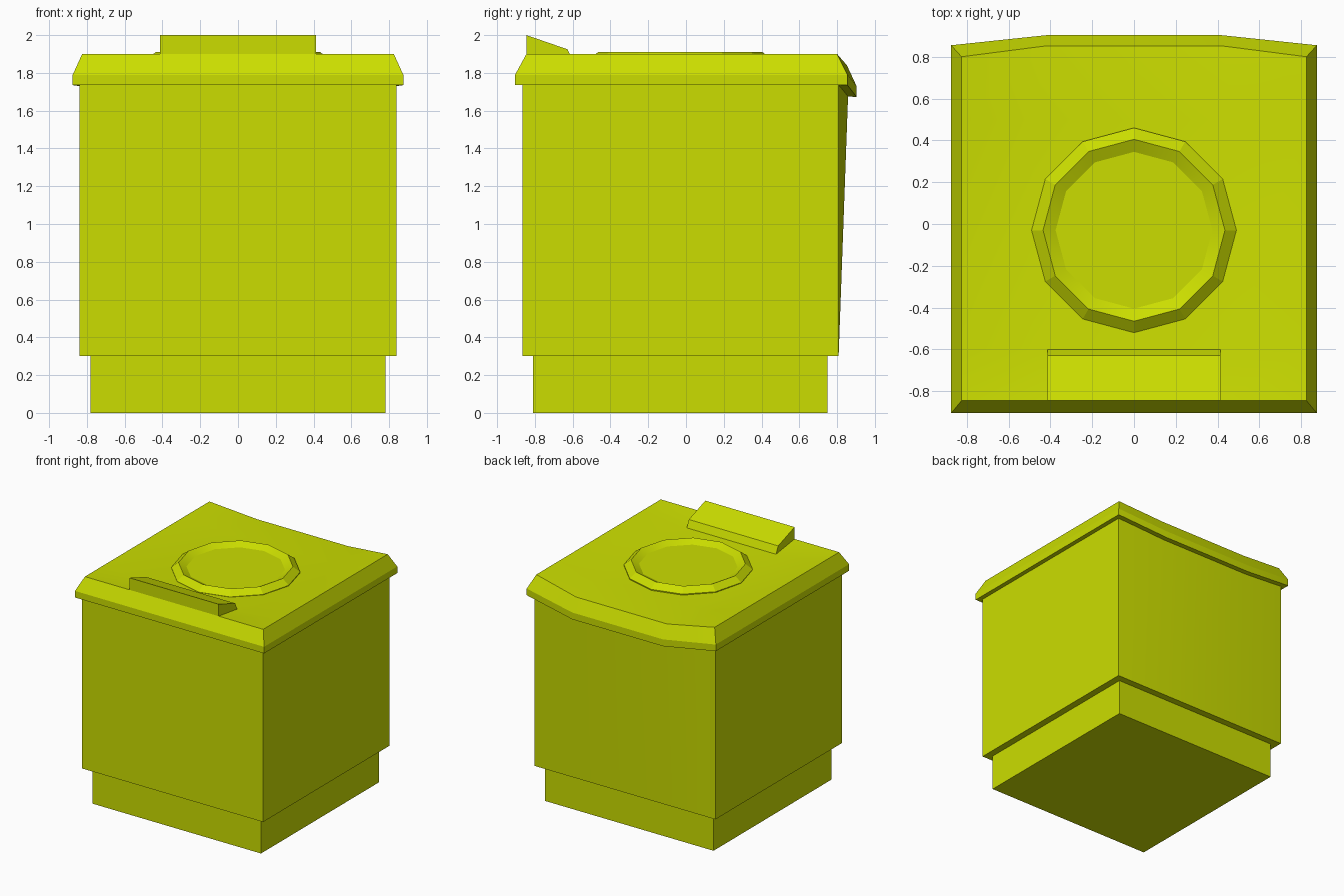
import bpy, math

if "Cube" in bpy.data.objects:
    bpy.data.objects.remove(bpy.data.objects["Cube"])

mat = bpy.data.materials.new("lime_plastic")
mat.diffuse_color = (0.6, 0.73, 0.0, 1)
mat.use_nodes = True
mat.node_tree.nodes["Principled BSDF"].inputs["Base Color"].default_value = mat.diffuse_color


def make(name, verts, faces):
    mesh = bpy.data.meshes.new(name)
    mesh.from_pydata(verts, [], faces)
    mesh.materials.append(mat)
    ob = bpy.data.objects.new(name, mesh)
    bpy.context.collection.objects.link(ob)
    bpy.ops.object.select_all(action='DESELECT')
    ob.select_set(True)
    bpy.context.view_layer.objects.active = ob
    bpy.ops.object.shade_smooth_by_angle(angle=math.radians(15))
    return ob


def loft(rings, cap_start=False, cap_end=False):
    """Join equal-length rings, each counter-clockwise about the loft axis."""
    n = len(rings[0])
    verts = [p for r in rings for p in r]
    faces = []
    for k in range(len(rings) - 1):
        for i in range(n):
            j = (i + 1) % n
            a, b = k * n, (k + 1) * n
            faces.append((a + i, a + j, b + j, b + i))
    if cap_start:
        faces.append(tuple(reversed(range(n))))
    if cap_end:
        faces.append(tuple(range(len(verts) - n, len(verts))))
    return verts, faces


def outline(w, front, back, z, bulge=0.0, dip=0.0):
    """Box outline whose back middle can bulge out and dip down."""
    m, r1, r2 = 0.42, -0.6, 0.5
    return [(-w, front, z), (-m, front, z), (m, front, z), (w, front, z),
            (w, r1, z), (w, r2, z), (w, back, z),
            (m, back + bulge, z - dip), (-m, back + bulge, z - dip),
            (-w, back, z), (-w, r2, z), (-w, r1, z)]


# Plinth
make("plinth", *loft([outline(0.78, -0.81, 0.75, 0),
                      outline(0.78, -0.81, 0.75, 0.32)], cap_start=True))

# Body, its back bulging towards the top
make("body", *loft([outline(0.838, -0.865, 0.808, 0.3),
                    outline(0.838, -0.865, 0.808, 1.737, 0.05, 0.06)],
                   cap_start=True))

# Lid: underside lip, rim, bevel, then a gently dished top
verts, faces = loft([outline(0.82, -0.85, 0.79, 1.735, 0.05, 0.06),
                     outline(0.875, -0.905, 0.855, 1.735, 0.048, 0.062),
                     outline(0.875, -0.905, 0.855, 1.79, 0.048, 0.06),
                     outline(0.825, -0.845, 0.80, 1.90, 0.052, 0.06)])
base, inner = 36, len(verts)
verts += [(-0.48, -0.6, 1.866), (0.48, -0.6, 1.866),
          (-0.48, 0.5, 1.858), (0.48, 0.5, 1.858)]
rows = [[base, base + 1, base + 2, base + 3],
        [base + 11, inner, inner + 1, base + 4],
        [base + 10, inner + 2, inner + 3, base + 5],
        [base + 9, base + 8, base + 7, base + 6]]
for lo, hi in zip(rows, rows[1:]):
    for i in range(3):
        faces.append((lo[i], lo[i + 1], hi[i + 1], hi[i]))
make("lid", verts, faces)


# Twelve-sided raised ring with a shallow dish
def circle(r, z, n=12):
    return [(r * math.cos(2 * math.pi * i / n),
             r * math.sin(2 * math.pi * i / n) - 0.03, z) for i in range(n)]


make("dish_ring", *loft([circle(0.49, 1.84), circle(0.49, 1.867),
                         circle(0.435, 1.91), circle(0.375, 1.88)],
                        cap_end=True))

# Sloped wedge at the front
profile = [(-0.845, 1.85), (-0.60, 1.85), (-0.60, 1.866),
           (-0.628, 1.925), (-0.845, 2.0)]
make("front_wedge", *loft([[(x, y, z) for y, z in profile]
                           for x in (-0.413, 0.413)],
                          cap_start=True, cap_end=True))
